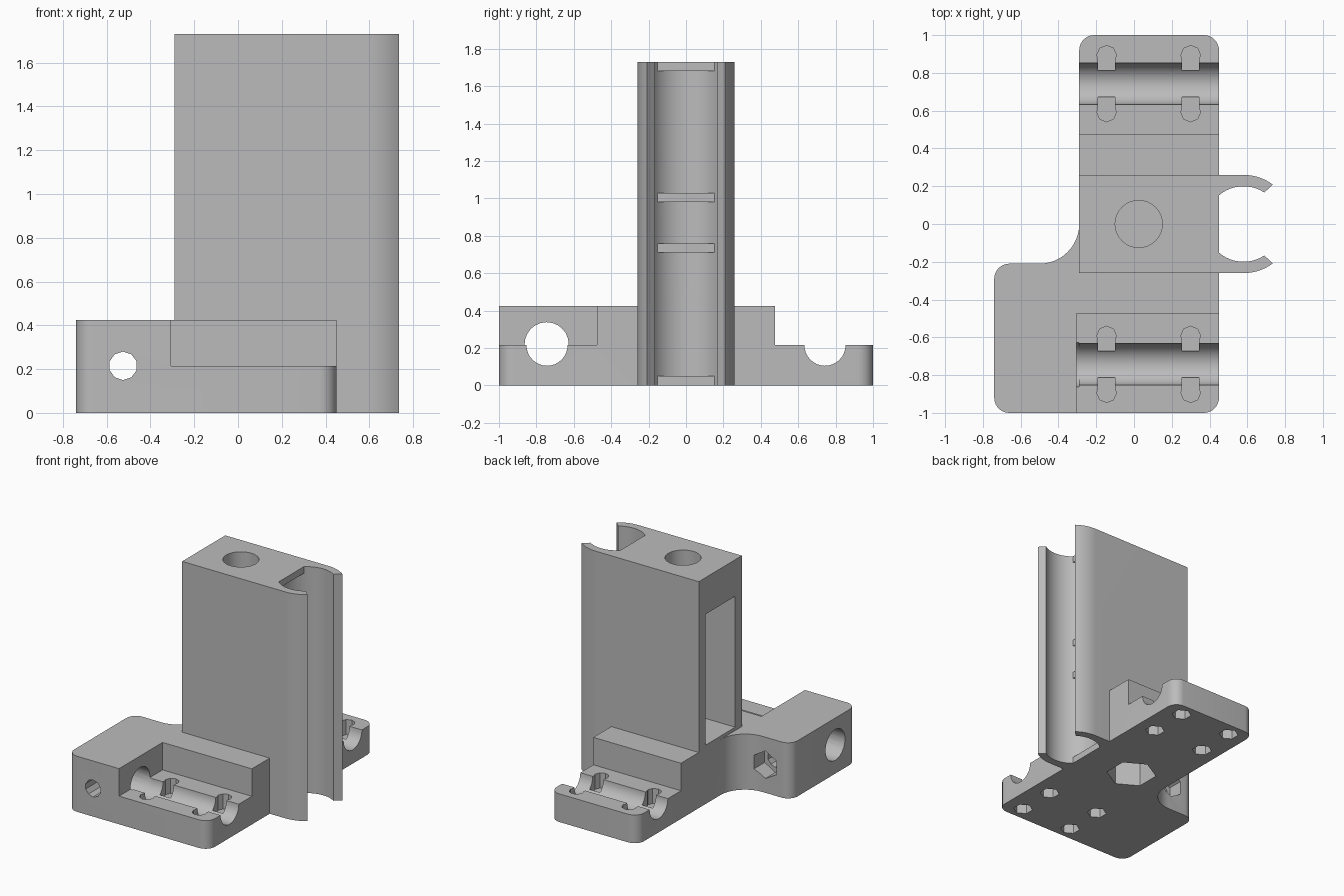
import bpy, bmesh, math
from mathutils import Matrix, Vector

cube = bpy.data.objects.get("Cube")
if cube:
    bpy.data.objects.remove(cube, do_unlink=True)

grey = bpy.data.materials.new("plain_grey")
grey.use_nodes = True
GREY = (0.5, 0.5, 0.5, 1)
grey.diffuse_color = GREY
for node in grey.node_tree.nodes:
    if node.type == 'BSDF_PRINCIPLED':
        node.inputs["Base Color"].default_value = GREY


def make(name, bm):
    bmesh.ops.recalc_face_normals(bm, faces=bm.faces[:])
    mesh = bpy.data.meshes.new(name)
    bm.to_mesh(mesh)
    bm.free()
    mesh.materials.append(grey)
    obj = bpy.data.objects.new(name, mesh)
    bpy.context.collection.objects.link(obj)
    return obj


def prism(name, points, z0, z1):
    bm = bmesh.new()
    face = bm.faces.new([bm.verts.new((x, y, z0)) for x, y in points])
    ext = bmesh.ops.extrude_face_region(bm, geom=[face])
    top = [v for v in ext["geom"] if isinstance(v, bmesh.types.BMVert)]
    bmesh.ops.translate(bm, verts=top, vec=(0, 0, z1 - z0))
    return make(name, bm)


def box(name, x0, x1, y0, y1, z0, z1):
    return prism(name, [(x0, y0), (x1, y0), (x1, y1), (x0, y1)], z0, z1)


def rod(name, start, end, radius, sides):
    a, b = Vector(start), Vector(end)
    turn = (b - a).to_track_quat('Z', 'Y').to_matrix().to_4x4()
    bm = bmesh.new()
    bmesh.ops.create_cone(bm, cap_ends=True, segments=sides, radius1=radius,
                          radius2=radius, depth=(b - a).length,
                          matrix=Matrix.Translation((a + b) / 2) @ turn)
    return make(name, bm)


def arc(cx, cy, r, a0, a1, steps=8):
    angles = [math.radians(a0 + (a1 - a0) * i / steps) for i in range(steps + 1)]
    return [(cx + r * math.cos(a), cy + r * math.sin(a)) for a in angles]


def combine(target, other, operation='DIFFERENCE'):
    mod = target.modifiers.new("combine", 'BOOLEAN')
    mod.object, mod.operation, mod.solver = other, operation, 'EXACT'
    bpy.context.view_layer.update()
    graph = bpy.context.evaluated_depsgraph_get()
    mesh = bpy.data.meshes.new_from_object(target.evaluated_get(graph))
    target.modifiers.clear()
    target.data = mesh
    bpy.data.objects.remove(other, do_unlink=True)


# Base slab with rounded corners and a side lobe
outline = (arc(0.37, -0.92, 0.08, -90, 0) + arc(0.37, 0.92, 0.08, 0, 90)
           + arc(-0.21, 0.92, 0.08, 90, 180) + arc(-0.5, 0, 0.21, 0, -90, 12)
           + arc(-0.66, -0.29, 0.08, 90, 180) + arc(-0.66, -0.92, 0.08, 180, 270))
body = prism("mount_body", outline, 0, 0.425)

# Lowered clamp seats at both ends
combine(body, box("front_step", -0.305, 0.6, -1.1, -0.475, 0.215, 0.6))
combine(body, box("back_step", -0.6, 0.6, 0.475, 1.1, 0.215, 0.6))

# Tower with a snap-in channel along its right edge
CX = 0.58
combine(body, rod("channel", (CX, 0, -0.1), (CX, 0, 0.6), 0.2, 48))
tower = ([(-0.29, -0.26)] + arc(CX, 0, 0.26, -90, -53.4)
         + arc(CX, 0, 0.2, -56.6, -303.4, 32)
         + arc(CX, 0, 0.26, 53.4, 90) + [(-0.29, 0.26)])
combine(body, prism("tower", tower, 0, 1.73), 'UNION')

# Flat bars across the channel
for z in (0, 0.71, 0.98, 1.68):
    combine(body, box("channel_bar", 0.36, 0.45, -0.153, 0.153, z, z + 0.05), 'UNION')

# Pocket in the tower, its top hole, and the hex socket underneath
combine(body, box("pocket", -0.4, 0.21, -0.18, 0.18, 0.45, 1.45))
combine(body, rod("top_hole", (0.025, 0, 1.4), (0.025, 0, 1.8), 0.125, 32))
combine(body, rod("hex_socket", (0.025, 0, -0.1), (0.025, 0, 0.25), 0.18, 6))

# Rod grooves, with bolt holes, slots and nut traps on either side
for side in (-1, 1):
    yc = 0.743 * side
    combine(body, rod("groove", (-0.3 if side < 0 else -0.6, yc, 0.215),
                      (0.6, yc, 0.215), 0.11, 32))
    for x in (-0.145, 0.30):
        for d in (-1, 1):
            y = yc + 0.15 * d
            ya, yb = sorted((yc + 0.07 * d, y))
            combine(body, box("slot", x - 0.045, x + 0.045, ya, yb, 0.1, 0.3))
            combine(body, rod("bolt_hole", (x, y, 0.1), (x, y, 0.3), 0.052, 8))
            combine(body, rod("nut_trap", (x, y, -0.1), (x, y, 0.08), 0.07, 6))

# Rod bore through the lobe, and the clamping bolt hole with its nut trap
combine(body, rod("rod_bore", (-0.9, -0.745, 0.22), (-0.29, -0.745, 0.22), 0.118, 24))
combine(body, rod("clamp_hole", (-0.525, -1.1, 0.215), (-0.525, 0, 0.215), 0.065, 10))
combine(body, rod("clamp_nut", (-0.525, -0.33, 0.215), (-0.525, 0.1, 0.215), 0.105, 6))

bpy.ops.object.select_all(action='DESELECT')
body.select_set(True)
bpy.context.view_layer.objects.active = body
bpy.ops.object.shade_smooth_by_angle(angle=math.radians(30))
